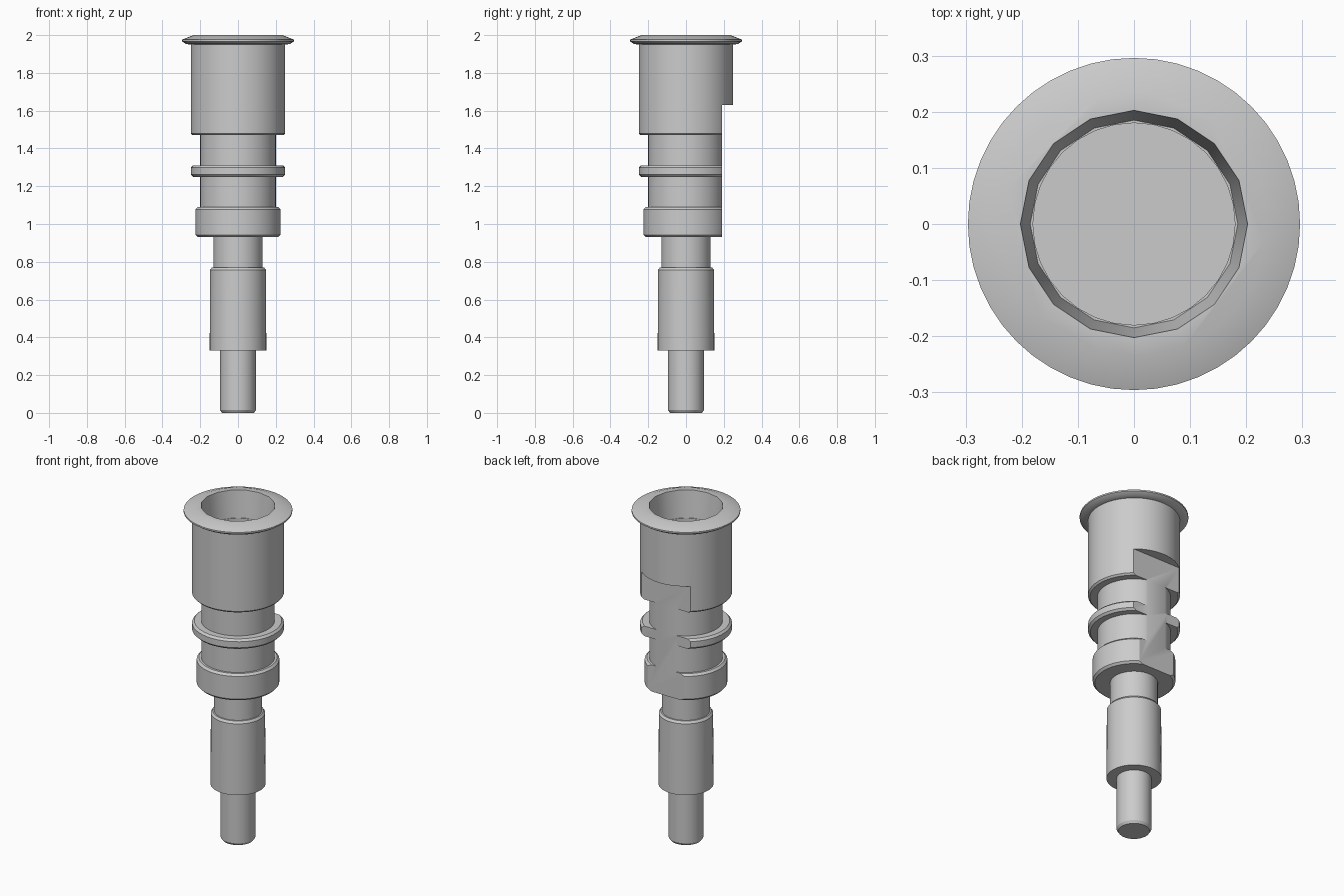
import bpy, math

if "Cube" in bpy.data.objects:
    bpy.data.objects.remove(bpy.data.objects["Cube"])

grey = bpy.data.materials.new("plain_grey")
grey.use_nodes = True
colour = (0.6, 0.6, 0.6, 1)
grey.diffuse_color = colour
grey.node_tree.nodes["Principled BSDF"].inputs["Base Color"].default_value = colour


def lathe(name, profile, sides):
    """Closed solid of revolution from (radius, height) points."""
    verts = [(r * math.sin(2 * math.pi * i / sides), r * math.cos(2 * math.pi * i / sides), z)
             for r, z in profile for i in range(sides)]
    faces = []
    for ring in range(len(profile) - 1):
        a, b = ring * sides, (ring + 1) * sides
        for i in range(sides):
            j = (i + 1) % sides
            faces.append((a + j, a + i, b + i, b + j))
    faces.append(tuple(range(sides)))
    top = (len(profile) - 1) * sides
    faces.append(tuple(reversed(range(top, top + sides))))
    mesh = bpy.data.meshes.new(name)
    mesh.from_pydata(verts, [], faces)
    mesh.materials.append(grey)
    obj = bpy.data.objects.new(name, mesh)
    bpy.context.collection.objects.link(obj)
    return obj


def cut(target, cutter):
    bpy.context.view_layer.objects.active = target
    mod = target.modifiers.new("cut", 'BOOLEAN')
    mod.operation, mod.solver, mod.object = 'DIFFERENCE', 'EXACT', cutter
    bpy.ops.object.modifier_apply(modifier=mod.name)
    bpy.data.objects.remove(cutter)


def collar(r, low, high, c=0.012):
    """Profile points of a cylinder section with chamfered ends."""
    return [(r - c, low), (r, low + c), (r, high - c), (r - c, high)]


# Stepped shaft with collars, barrel and flared rim
profile = [(0.085, 0), (0.095, 0.015), (0.095, 0.33),
           (0.15, 0.33), (0.148, 0.757), (0.138, 0.77), (0.13, 0.77), (0.13, 0.93)]
profile += collar(0.225, 0.93, 1.09)
profile += [(0.2, 1.09), (0.2, 1.25)]
profile += collar(0.25, 1.25, 1.31)
profile += [(0.2, 1.31), (0.2, 1.47)]
profile += [(0.24, 1.47), (0.25, 1.48), (0.25, 1.95),
            (0.275, 1.953), (0.296, 1.967), (0.296, 1.976), (0.235, 2.0)]
shaft = lathe("stepped_shaft", profile, 48)

# Faceted mouth tapering into a round socket
cut(shaft, lathe("mouth_cutter", [(0.185, 1.84), (0.208, 2.05)], 16))
cut(shaft, lathe("socket_cutter", [(0.18, 1.6), (0.18, 1.9)], 32))

# Flat milled into the back of barrel and collars
bpy.ops.mesh.primitive_cube_add(size=1, location=(0, 0.39, 1.265))
flat = bpy.context.object
flat.name = "flat_cutter"
flat.dimensions = (0.8, 0.4, 0.73)
bpy.ops.object.transform_apply(location=False, rotation=False, scale=True)
cut(shaft, flat)

bpy.ops.object.select_all(action='DESELECT')
shaft.select_set(True)
bpy.context.view_layer.objects.active = shaft
bpy.ops.object.shade_smooth_by_angle(angle=math.radians(30))
